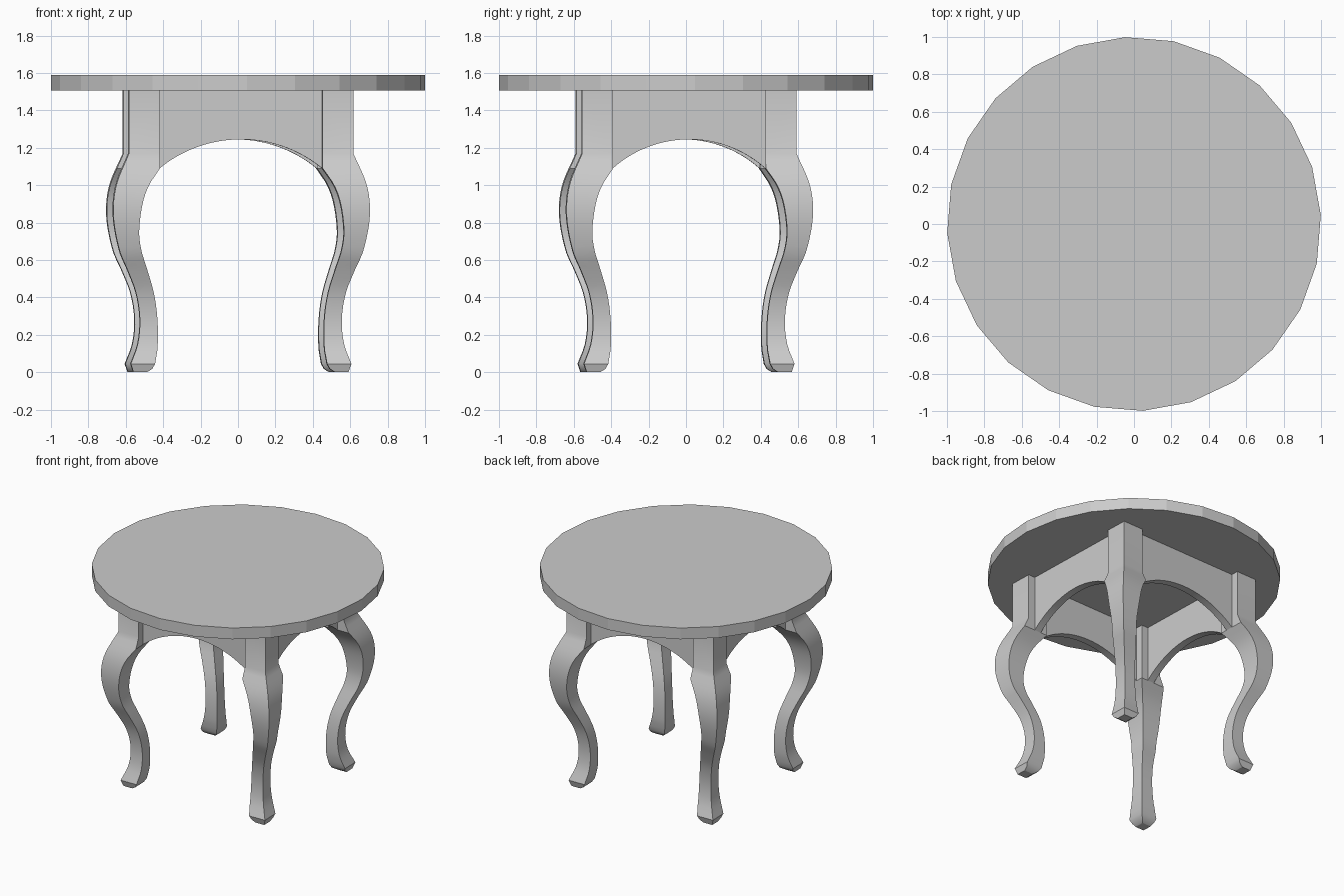
import bpy, bmesh, math
from mathutils import Matrix

if "Cube" in bpy.data.objects:
    bpy.data.objects.remove(bpy.data.objects["Cube"], do_unlink=True)

grey = bpy.data.materials.new("plain_grey")
grey.diffuse_color = (0.6, 0.6, 0.6, 1)
grey.use_nodes = True
grey.node_tree.nodes["Principled BSDF"].inputs["Base Color"].default_value = (0.6, 0.6, 0.6, 1)

TURN = Matrix.Rotation(math.radians(1.7), 4, "Z")   # slight turn of the base
DEPTH_SHIFT = -0.027                                # base is a little shallower than wide
UNDER_TOP = 1.508


def finish(bm, name, smooth=False):
    bmesh.ops.recalc_face_normals(bm, faces=bm.faces)
    mesh = bpy.data.meshes.new(name)
    bm.to_mesh(mesh)
    bm.free()
    mesh.materials.append(grey)
    obj = bpy.data.objects.new(name, mesh)
    bpy.context.collection.objects.link(obj)
    if smooth:
        bpy.ops.object.select_all(action="DESELECT")
        obj.select_set(True)
        bpy.context.view_layer.objects.active = obj
        bpy.ops.object.shade_smooth_by_angle(angle=math.radians(31))
    return obj


def curve_at(points, z):
    """Smooth curve x(z) through (z, x) points listed upwards, straight beyond the ends."""
    if z <= points[0][0]:
        return points[0][1]
    if z >= points[-1][0]:
        return points[-1][1]
    last = len(points) - 1
    i = max(k for k in range(last) if points[k][0] <= z)

    def slope(k):
        (za, xa), (zb, xb) = points[max(k - 1, 0)], points[min(k + 1, last)]
        return (xb - xa) / (zb - za)
    (z0, x0), (z1, x1) = points[i], points[i + 1]
    h = z1 - z0
    t = (z - z0) / h
    return (x0 * (2*t**3 - 3*t**2 + 1) + h * slope(i) * (t**3 - 2*t**2 + t)
            + x1 * (3*t**2 - 2*t**3) + h * slope(i + 1) * (t**3 - t**2))


# Curved leg profile, outer and inner edge as (height, distance)
OUTER = [(0.045, 0.59), (0.15, 0.552), (0.28, 0.54), (0.42, 0.56), (0.54, 0.605),
         (0.65, 0.652), (0.84, 0.686), (1.0, 0.67), (1.17, 0.6)]
INNER = [(0.05, 0.46), (0.13, 0.446), (0.28, 0.446), (0.42, 0.465), (0.55, 0.503),
         (0.65, 0.535), (0.75, 0.548), (0.9, 0.53), (1.0, 0.495), (1.09, 0.435)]


def leg(name, sx, sy):
    heights = [0.045 + (1.09 - 0.045) * i / 30 for i in range(31)]
    rings = [(0, 0.503, 0.575), (0.018, 0.475, 0.581)]
    rings += [(z, curve_at(INNER, z), curve_at(OUTER, z)) for z in heights + [1.13, 1.17, UNDER_TOP]]
    bm = bmesh.new()
    previous = None
    for z, a, b in rings:
        c, d = a + DEPTH_SHIFT, b + DEPTH_SHIFT
        ring = [bm.verts.new(TURN @ Matrix.Diagonal((sx, sy, 1, 1)) @ p.to_translation())
                for p in (Matrix.Translation((x, y, z)) for x, y in ((a, c), (b, c), (b, d), (a, d)))]
        if previous:
            for i in range(4):
                j = (i + 1) % 4
                bm.faces.new((previous[i], previous[j], ring[j], ring[i]))
        else:
            bm.faces.new(ring)
        previous = ring
    bm.faces.new(previous)
    finish(bm, name, smooth=True)


for end, sy in (("front", -1), ("back", 1)):
    for side, sx in (("left", 1), ("right", -1)):
        leg(f"{end}_{side}_leg", sx, sy)


# Arched apron board between two legs
def apron(name, half, offset, angle):
    rise, thick, segments = 0.155, 0.055, 28
    radius = (half**2 + rise**2) / (2 * rise)
    place = TURN @ Matrix.Rotation(math.radians(angle), 4, "Z")
    arch = []
    for i in range(segments + 1):
        x = half * (2 * i / segments - 1)
        arch.append((x, 1.245 - radius + math.sqrt(radius**2 - x**2)))
    end = half + 0.03
    outline = [(-end, UNDER_TOP), (-end, arch[0][1])] + arch + [(end, arch[-1][1]), (end, UNDER_TOP)]
    bm = bmesh.new()
    verts = [bm.verts.new((x, -offset - thick / 2, z)) for x, z in outline]
    face = bm.faces.new(verts)
    extruded = bmesh.ops.extrude_face_region(bm, geom=[face], use_keep_orig=True)["geom"]
    bmesh.ops.translate(bm, verts=[g for g in extruded if isinstance(g, bmesh.types.BMVert)],
                        vec=(0, thick, 0))
    bm.transform(place)
    finish(bm, name, smooth=True)


WIDE, DEEP = 0.435, 0.435 + DEPTH_SHIFT
apron("front_apron", WIDE, DEEP + 0.082, 0)
apron("left_apron", DEEP, WIDE + 0.082, 90)
apron("back_apron", WIDE, DEEP + 0.082, 180)
apron("right_apron", DEEP, WIDE + 0.082, 270)

# Round table top with flat sides
bm = bmesh.new()
bmesh.ops.create_cone(bm, cap_ends=True, segments=24, radius1=1, radius2=1, depth=0.085,
                      matrix=Matrix.Translation((0, 0, 1.5475)) @ Matrix.Rotation(math.radians(2.8), 4, "Z"))
finish(bm, "table_top")
